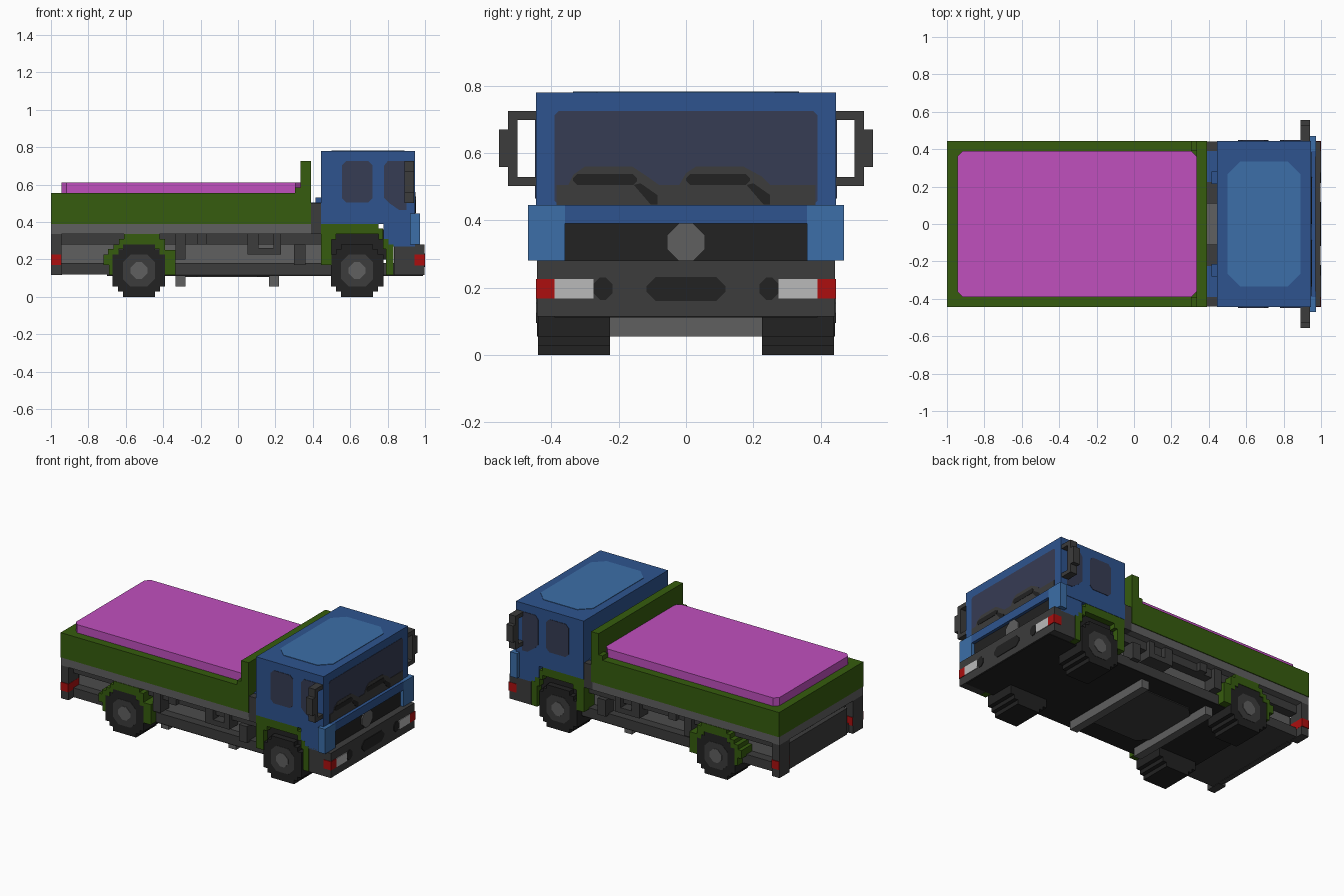
import bpy, bmesh

cube = bpy.data.objects.get("Cube")
if cube:
    bpy.data.objects.remove(cube, do_unlink=True)


def lin(c):
    c /= 255
    return c / 12.92 if c <= 0.04045 else ((c + 0.055) / 1.055) ** 2.4


def material(name, r, g, b):
    m = bpy.data.materials.new(name)
    col = (lin(r), lin(g), lin(b), 1)
    m.diffuse_color = col
    m.use_nodes = True
    m.node_tree.nodes["Principled BSDF"].inputs["Base Color"].default_value = col
    return m


GREEN = material("bed green", 54, 92, 14)
PINK = material("load magenta", 192, 80, 190)
BLUE = material("cab blue", 46, 84, 143)
SKY = material("trim light blue", 60, 110, 168)
GLASS = material("glass navy", 54, 60, 84)
DARK = material("dark grey", 60, 60, 60)
BLACK = material("black", 34, 34, 34)
GREY = material("mid grey", 96, 96, 96)
WHITE = material("lamp white", 186, 186, 186)
RED = material("lamp red", 172, 15, 15)


def prism(name, pts, axis, a, b, mat, mirror=False):
    """Extrude a 2D outline along an axis from a to b; optionally mirror in y."""
    place = {"x": lambda p, d: (d, p[0], p[1]),
             "y": lambda p, d: (p[0], d, p[1]),
             "z": lambda p, d: (p[0], p[1], d)}[axis]
    bm = bmesh.new()
    lo = [bm.verts.new(place(p, a)) for p in pts]
    hi = [bm.verts.new(place(p, b)) for p in pts]
    bm.faces.new(lo)
    bm.faces.new(hi)
    n = len(pts)
    for i in range(n):
        j = (i + 1) % n
        bm.faces.new((lo[i], lo[j], hi[j], hi[i]))
    bmesh.ops.recalc_face_normals(bm, faces=bm.faces)
    me = bpy.data.meshes.new(name)
    bm.to_mesh(me)
    bm.free()
    me.materials.append(mat)
    ob = bpy.data.objects.new(name, me)
    bpy.context.collection.objects.link(ob)
    if mirror:
        mod = ob.modifiers.new("Mirror", "MIRROR")
        mod.use_axis = (False, True, False)
    return ob


def box(name, x0, x1, y0, y1, z0, z1, mat, mirror=False):
    return prism(name, [(x0, y0), (x1, y0), (x1, y1), (x0, y1)], "z", z0, z1, mat, mirror)


def cut_rect(x0, x1, y0, y1, c):
    """Rectangle with chamfered corners."""
    return [(x0 + c, y0), (x1 - c, y0), (x1, y0 + c), (x1, y1 - c),
            (x1 - c, y1), (x0 + c, y1), (x0, y1 - c), (x0, y0 + c)]


def stepped(cx, cz, quarter):
    """Blocky round outline from the steps of its upper right quarter."""
    q = quarter
    pts = q + [(-x, z) for x, z in q[::-1]]
    pts += [(-x, -z) for x, z in q] + [(x, -z) for x, z in q[::-1]]
    return [(cx + x, cz + z) for x, z in pts]


# Load bed
box("bed_body", -1, 0.39, -0.445, 0.445, 0.39, 0.555, GREEN)
box("headboard", 0.335, 0.39, -0.445, 0.445, 0.555, 0.725, GREEN)
box("headboard_step", 0.305, 0.335, 0.39, 0.445, 0.555, 0.585, GREEN, True)
prism("load", cut_rect(-0.945, 0.335, -0.39, 0.39, 0.028), "z", 0.5, 0.61, PINK)
box("bed_subframe", -1, 0.39, -0.44, 0.44, 0.335, 0.39, GREY)

# Chassis
box("frame_rail", -0.945, 0.445, -0.39, 0.39, 0.28, 0.335, DARK)
box("chassis_core", -0.945, 0.5, -0.33, 0.33, 0.17, 0.30, GREY)
box("chassis_floor", -0.97, 0.85, -0.39, 0.39, 0.118, 0.18, DARK)
box("underside", -0.7, 0.99, -0.39, 0.39, 0.112, 0.118, BLACK)
prism("under_panel", cut_rect(-0.28, 0.165, -0.25, 0.25, 0.06), "z", 0.106, 0.113, DARK)
box("rear_box", -0.975, -0.94, -0.31, 0.31, 0.115, 0.29, DARK)
for i, x in enumerate((-0.335, 0.165)):
    box(f"crossbar_{i}", x, x + 0.055, -0.335, 0.335, 0.055, 0.115, GREY)
for i, (x0, x1, z0, z1) in enumerate([(-0.22, -0.165, 0.28, 0.335), (0.05, 0.11, 0.225, 0.335),
                                      (0.11, 0.22, 0.225, 0.26), (0.19, 0.23, 0.225, 0.335),
                                      (0.30, 0.36, 0.17, 0.28), (-0.335, -0.28, 0.2, 0.335)]):
    box(f"side_fitting_{i}", x0, x1, 0.3, 0.42, z0, z1, DARK, True)
box("rear_post", -1, -0.945, 0.335, 0.44, 0.115, 0.335, DARK, True)
box("tail_light", -1.0, -0.944, 0.33, 0.445, 0.17, 0.225, RED, True)

# Wheels
TYRE = [(0.14, 0.0), (0.14, 0.085), (0.112, 0.085), (0.112, 0.112), (0.085, 0.112), (0.085, 0.14)]
for label, cx in (("rear", -0.53), ("front", 0.637)):
    outline = stepped(cx, 0.14, TYRE[1:])
    prism(label + "_tyre", outline, "y", 0.225, 0.44, BLACK, True)
    prism(label + "_rim", cut_rect(cx - 0.085, cx + 0.085, 0.055, 0.225, 0.04),
          "y", 0.43, 0.442, DARK, True)
    prism(label + "_hub", cut_rect(cx - 0.045, cx + 0.045, 0.095, 0.185, 0.03),
          "y", 0.43, 0.445, GREY, True)

# Fenders
rear_arch = [(-0.69, 0.115), (-0.69, 0.17), (-0.72, 0.17), (-0.72, 0.225), (-0.695, 0.225),
             (-0.695, 0.255), (-0.665, 0.255), (-0.665, 0.28), (-0.635, 0.28), (-0.635, 0.31),
             (-0.61, 0.31), (-0.61, 0.335), (-0.42, 0.335), (-0.42, 0.31), (-0.39, 0.31),
             (-0.39, 0.25), (-0.335, 0.25), (-0.335, 0.115), (-0.39, 0.115), (-0.39, 0.225),
             (-0.42, 0.225), (-0.42, 0.255), (-0.445, 0.255), (-0.445, 0.28), (-0.615, 0.28),
             (-0.615, 0.255), (-0.64, 0.255), (-0.64, 0.225), (-0.67, 0.225), (-0.67, 0.115)]
prism("rear_fender", rear_arch, "y", 0.25, 0.443, GREEN, True)
front_arch = [(0.445, 0.17), (0.445, 0.39), (0.75, 0.39), (0.75, 0.365), (0.775, 0.365),
              (0.775, 0.31), (0.805, 0.31), (0.805, 0.28), (0.832, 0.28), (0.832, 0.115),
              (0.79, 0.115), (0.79, 0.255), (0.775, 0.255), (0.775, 0.305), (0.75, 0.305),
              (0.75, 0.335), (0.525, 0.335), (0.525, 0.305), (0.5, 0.305), (0.5, 0.17)]
prism("front_fender", front_arch, "y", 0.25, 0.443, GREEN, True)
box("front_wheel_well", 0.45, 0.83, -0.4, 0.4, 0.2, 0.36, BLACK)

# Cab
box("cab_body", 0.445, 0.945, -0.445, 0.445, 0.39, 0.78, BLUE)
box("cab_lower", 0.777, 0.945, -0.442, 0.442, 0.27, 0.39, BLUE)
prism("roof_panel", cut_rect(0.5, 0.89, -0.335, 0.335, 0.07), "z", 0.775, 0.783, SKY)
box("cab_front_strip", 0.94, 0.97, -0.39, 0.39, 0.39, 0.445, BLUE)
box("corner_panel", 0.92, 0.972, 0.36, 0.47, 0.28, 0.445, SKY, True)
box("grille", 0.94, 0.95, -0.36, 0.36, 0.28, 0.39, BLACK)
prism("grille_plate", cut_rect(-0.057, 0.057, 0.28, 0.39, 0.035), "x", 0.945, 0.958, GREY)
prism("windscreen", cut_rect(-0.39, 0.39, 0.445, 0.725, 0.012), "x", 0.943, 0.947, GLASS)

# Side windows
prism("rear_side_window", cut_rect(0.555, 0.72, 0.505, 0.725, 0.022),
      "y", 0.44, 0.448, GLASS, True)
prism("front_side_window", [(0.78, 0.53), (0.81, 0.5), (0.86, 0.465), (0.9, 0.465),
                            (0.9, 0.725), (0.80, 0.725), (0.78, 0.70)],
      "y", 0.44, 0.448, GLASS, True)

# Dashboard silhouettes inside the windscreen
prism("dashboard", [(-0.385, 0.445), (0.385, 0.445), (0.385, 0.505), (0.25, 0.505), (0.225, 0.53),
                    (0.17, 0.56), (0.03, 0.56), (0.0, 0.54), (-0.02, 0.505), (-0.08, 0.505),
                    (-0.115, 0.53), (-0.16, 0.56), (-0.3, 0.56), (-0.335, 0.535), (-0.35, 0.505),
                    (-0.385, 0.505)], "x", 0.946, 0.949, DARK)
for i, y in enumerate((-0.335, 0.0)):
    prism(f"dash_slot_{i}", cut_rect(y, y + 0.19, 0.505, 0.537, 0.012), "x", 0.948, 0.951, BLACK)
    prism(f"dash_bar_{i}", [(y + 0.18, 0.505), (y + 0.23, 0.447), (y + 0.25, 0.447),
                            (y + 0.25, 0.475), (y + 0.2, 0.51)], "x", 0.948, 0.951, BLACK)

# Bumper and lamps
box("bumper", 0.835, 0.996, -0.442, 0.442, 0.115, 0.28, DARK)
box("headlight", 0.99, 1.0, 0.275, 0.39, 0.168, 0.226, WHITE, True)
box("marker_light", 0.943, 1.0, 0.39, 0.445, 0.168, 0.226, RED, True)
prism("fog_lamp", cut_rect(0.218, 0.276, 0.164, 0.23, 0.02), "x", 0.99, 1.0, BLACK, True)
prism("bumper_intake", cut_rect(-0.118, 0.118, 0.16, 0.232, 0.028), "x", 0.99, 1.0, BLACK)

# Mirrors
box("mirror_arm_top", 0.89, 0.94, 0.44, 0.528, 0.698, 0.725, DARK, True)
box("mirror_arm_bottom", 0.89, 0.94, 0.44, 0.528, 0.502, 0.528, DARK, True)
box("mirror_post", 0.89, 0.94, 0.5, 0.528, 0.502, 0.725, DARK, True)
box("mirror_shell", 0.89, 0.94, 0.528, 0.555, 0.558, 0.67, DARK, True)

# Gap between cab and bed
box("gap_block", 0.385, 0.45, 0.11, 0.44, 0.335, 0.5, DARK, True)
box("gap_centre", 0.385, 0.45, -0.11, 0.11, 0.335, 0.47, GREY)
box("rear_stack_inner", 0.415, 0.45, 0.215, 0.28, 0.45, 0.53, BLUE, True)
box("rear_stack_outer", 0.39, 0.45, 0.225, 0.39, 0.49, 0.505, BLUE, True)
